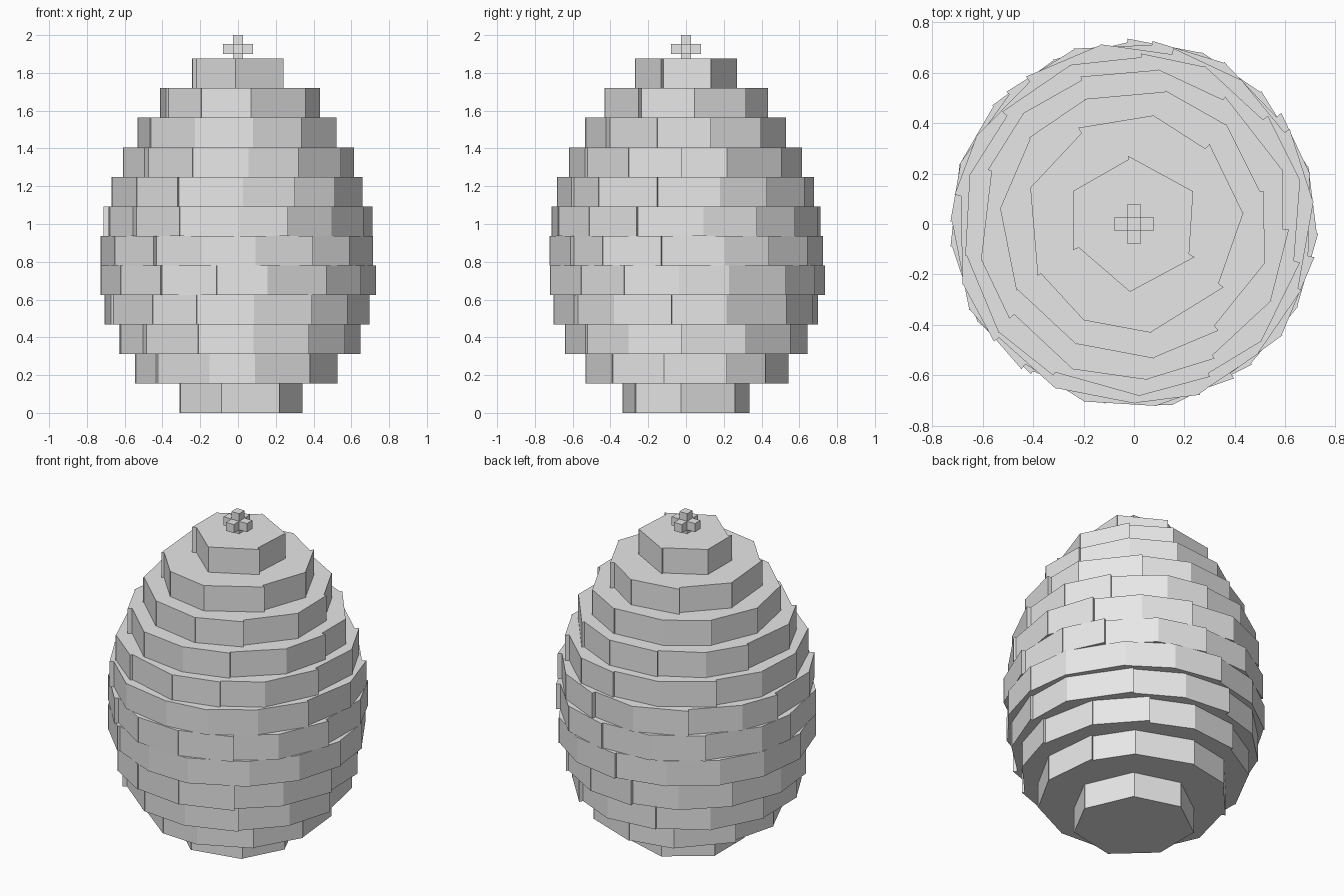
import bpy, bmesh, math, random
from mathutils import Matrix

if "Cube" in bpy.data.objects:
    bpy.data.objects.remove(bpy.data.objects["Cube"])

random.seed(4)
grey = bpy.data.materials.new("light grey")
grey.diffuse_color = (0.8, 0.8, 0.8, 1)
grey.use_nodes = True
grey.node_tree.nodes["Principled BSDF"].inputs["Base Color"].default_value = grey.diffuse_color


def finish(bm, name):
    bmesh.ops.recalc_face_normals(bm, faces=bm.faces)
    mesh = bpy.data.meshes.new(name)
    bm.to_mesh(mesh)
    bm.free()
    mesh.materials.append(grey)
    obj = bpy.data.objects.new(name, mesh)
    bpy.context.collection.objects.link(obj)


def tier(name, z, height, radius, sides, phase):
    """Flat ring of bricks: each brick face is slightly skewed, leaving small notches."""
    bm = bmesh.new()
    step = 2 * math.pi / sides
    outline = []
    for i in range(sides):
        a = math.radians(phase - 90) + step * (i + random.uniform(-0.13, 0.13))
        before = radius - random.uniform(0, 0.015)
        # two radii at one corner make the step between neighbouring bricks
        after = before - random.choice((0.006, 0.015, 0.025)) if i % 2 else before - 0.003
        for r in (before, after):
            outline.append(bm.verts.new((r * math.cos(a), r * math.sin(a), z)))
    base = bm.faces.new(outline)
    top = bmesh.ops.extrude_face_region(bm, geom=[base], use_keep_orig=True)
    verts = [v for v in top["geom"] if isinstance(v, bmesh.types.BMVert)]
    bmesh.ops.translate(bm, verts=verts, vec=(0, 0, height))
    finish(bm, name)


# Egg body: radius, number of bricks and turn of each tier, bottom to top
tiers = [
    (0.35, 7, -11), (0.55, 11, 13.6), (0.655, 13, 8), (0.71, 14, 8),
    (0.737, 15, 14.6), (0.742, 15, 8), (0.727, 15, -1), (0.69, 14, -1),
    (0.63, 13, 3), (0.545, 11, 5), (0.447, 9, 13), (0.278, 6, 0),
]
h = 1.875 / len(tiers)
for i, (r, n, phase) in enumerate(tiers):
    tier(f"egg_tier_{i + 1}", i * h, h, r, n, phase)

# Finial: small three-way cross of cubes on top
bm = bmesh.new()
s = 0.053
for d in [(0, 0, 0), (1, 0, 0), (-1, 0, 0), (0, 1, 0), (0, -1, 0), (0, 0, 1), (0, 0, -1)]:
    pos = Matrix.Translation((d[0] * s, d[1] * s, 1.9265 + (d[2] * (0.0735 - s / 2))))
    bmesh.ops.create_cube(bm, size=s, matrix=pos)
finish(bm, "top_finial")
